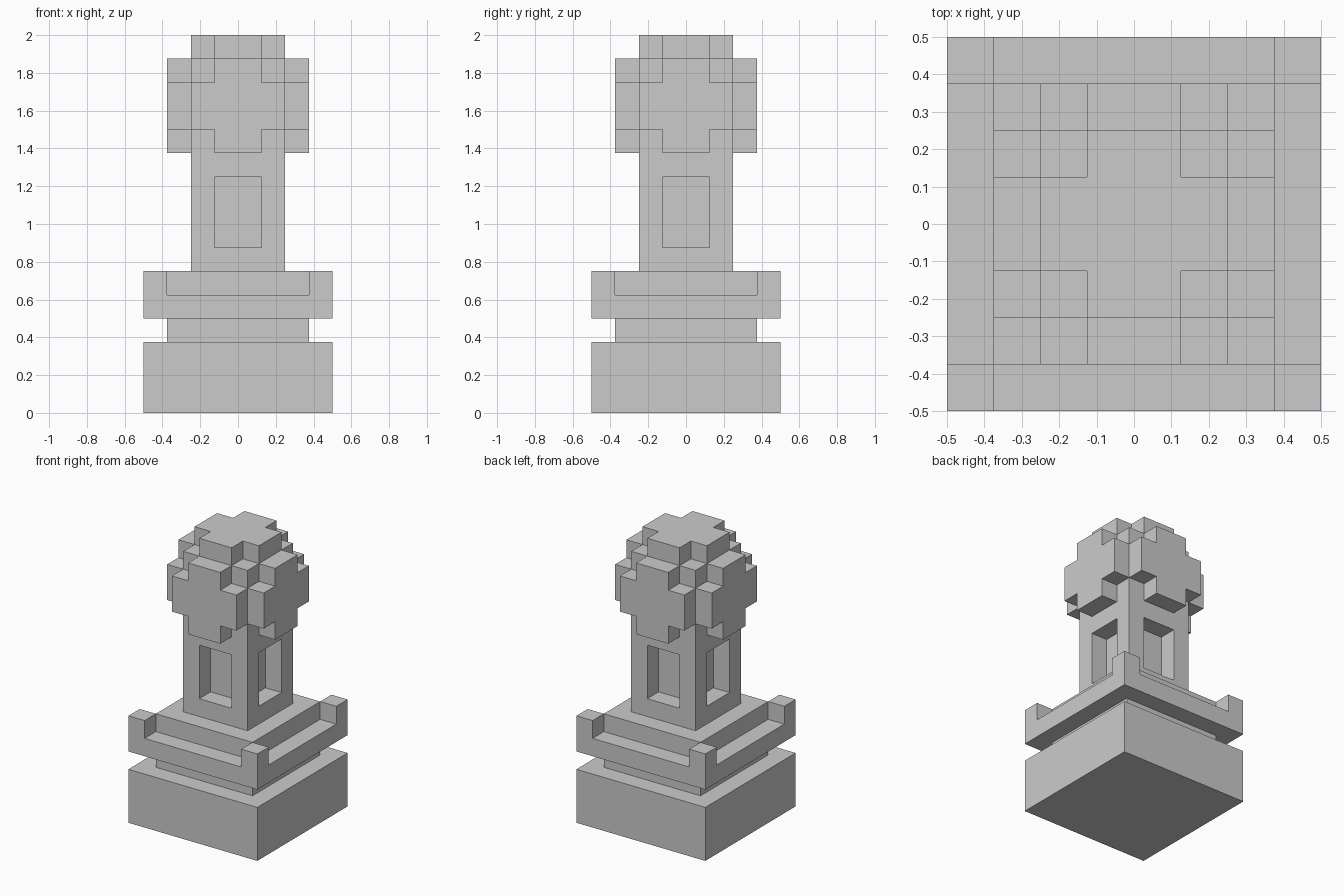
import bpy, bmesh, math
from mathutils import Matrix, Vector

if "Cube" in bpy.data.objects:
    bpy.data.objects.remove(bpy.data.objects["Cube"])

U = 0.125  # block unit of the model


def finish(bm, name):
    bmesh.ops.recalc_face_normals(bm, faces=bm.faces[:])
    mesh = bpy.data.meshes.new(name)
    bm.to_mesh(mesh)
    bm.free()
    obj = bpy.data.objects.new(name, mesh)
    bpy.context.collection.objects.link(obj)
    return obj


def box_mesh(size, height, x=0, y=0, z=0):
    """Square block whose bottom sits at z."""
    bm = bmesh.new()
    m = Matrix.Translation((x, y, z + height / 2)) @ Matrix.Diagonal((size, size, height, 1))
    bmesh.ops.create_cube(bm, size=1, matrix=m)
    bm.normal_update()
    return bm


def push(bm, faces, offset):
    """Extrude a patch of faces straight along offset."""
    ext = bmesh.ops.extrude_face_region(bm, geom=faces)["geom"]
    verts = [g for g in ext if isinstance(g, bmesh.types.BMVert)]
    bmesh.ops.translate(bm, verts=verts, vec=offset)
    old = [f for f in faces if f.is_valid]
    if old:
        bmesh.ops.delete(bm, geom=old, context='FACES')


# Plinth, neck and stepped tray
finish(box_mesh(8 * U, 3 * U), "plinth")
finish(box_mesh(6 * U, U, z=3 * U), "neck")
finish(box_mesh(8 * U, U, z=4 * U), "tray")
finish(box_mesh(6 * U, U, z=5 * U), "tray_step")

# Small posts on the tray corners
for sx in (-1, 1):
    for sy in (-1, 1):
        side = ("left", "right")[sx > 0]
        end = ("front", "back")[sy > 0]
        finish(box_mesh(U, U, 3.5 * U * sx, 3.5 * U * sy, 5 * U), f"corner_post_{end}_{side}")

# Column with a recessed niche on each side
bm = box_mesh(4 * U, 5 * U, z=6 * U)
sides = [f for f in bm.faces if abs(f.normal.z) < 0.5]
bmesh.ops.inset_individual(bm, faces=sides, thickness=U, depth=0, use_even_offset=True)
for f in sides:
    push(bm, [f], -f.normal * U)
finish(bm, "column")

# Blocky round head: a core cube with plus-shaped plates raised on its exposed sides
bm = bmesh.new()
bmesh.ops.create_cube(bm, size=4 * U)
bmesh.ops.subdivide_edges(bm, edges=bm.edges[:], cuts=3, use_grid_fill=True)
for axis in range(3):
    for sign in (-1, 1):
        if axis == 2 and sign < 0:
            continue  # underside rests on the column
        a, b = [i for i in range(3) if i != axis]
        plate = []
        for f in bm.faces:
            c = f.calc_center_median()
            on_side = all(abs(v.co[axis] - sign * 2 * U) < 1e-4 for v in f.verts)
            inside = max(abs(c[a]), abs(c[b])) < 2 * U
            if on_side and inside and min(abs(c[a]), abs(c[b])) < U:
                plate.append(f)
        offset = Vector((0, 0, 0))
        offset[axis] = sign * U
        push(bm, plate, offset)
bmesh.ops.recalc_face_normals(bm, faces=bm.faces[:])
bmesh.ops.dissolve_limit(bm, angle_limit=math.radians(1), verts=bm.verts[:], edges=bm.edges[:])
bmesh.ops.translate(bm, verts=bm.verts[:], vec=(0, 0, 13 * U))
finish(bm, "head")
